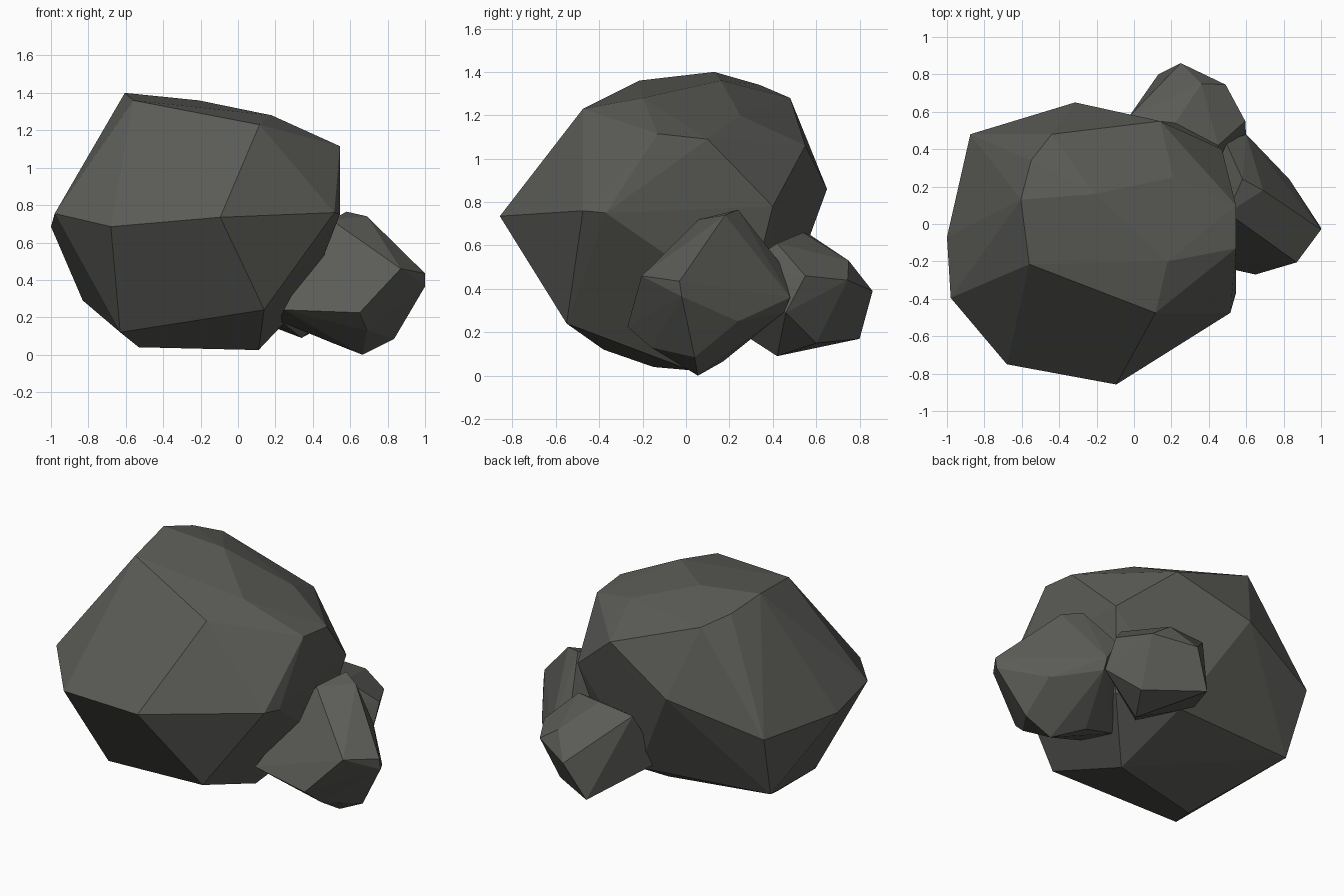
import bpy
import bmesh
import math

if "Cube" in bpy.data.objects:
    bpy.data.objects.remove(bpy.data.objects["Cube"], do_unlink=True)

# Single dark stone colour
stone = bpy.data.materials.new("dark_stone")
stone.use_nodes = True
stone_colour = (0.105, 0.107, 0.096, 1)
stone.diffuse_color = stone_colour
shader = next(n for n in stone.node_tree.nodes if n.type == "BSDF_PRINCIPLED")
shader.inputs["Base Color"].default_value = stone_colour
shader.inputs["Roughness"].default_value = 0.9


def make_rock(name, corners):
    """Faceted boulder: the convex skin stretched around its corner points."""
    mesh = bpy.data.meshes.new(name)
    rock = bpy.data.objects.new(name, mesh)
    bpy.context.collection.objects.link(rock)
    bm = bmesh.new()
    for corner in corners:
        bm.verts.new(corner)
    hull = bmesh.ops.convex_hull(bm, input=bm.verts[:])
    loose = set(hull["geom_interior"]) | set(hull["geom_unused"])
    bmesh.ops.delete(bm, geom=[g for g in loose if isinstance(g, bmesh.types.BMVert)],
                     context="VERTS")
    # Merge nearly flat neighbours into broad facets
    bmesh.ops.dissolve_limit(bm, angle_limit=math.radians(3),
                             verts=bm.verts[:], edges=bm.edges[:])
    bmesh.ops.recalc_face_normals(bm, faces=bm.faces[:])
    for face in bm.faces:
        face.smooth = False
    bm.to_mesh(mesh)
    bm.free()
    mesh.materials.append(stone)
    return rock


# Large boulder: crown, shoulder, waist, then base
crown = [(-.605, .13, 1.4), (-.56, -.215, 1.36), (-.55, .34, 1.34), (-.44, .48, 1.28),
         (-.21, .16, 1.36), (.18, -.2, 1.28), (.115, -.475, 1.23), (.21, .25, 1.2)]
shoulder = [(.545, -.13, 1.115), (.545, .1, 1.09), (.14, .55, 1.06), (-.315, .65, .86)]
waist = [(-.095, -.858, .735), (-.68, -.75, .685), (-.98, -.395, .755), (-1, -.07, .685),
         (-.875, .48, .69), (.47, .4, .78), (.545, -.37, .75), (.515, -.475, .76)]
base = [(-.83, .35, .29), (-.63, -.38, .12), (-.53, -.15, .04), (.11, .02, .025),
        (.14, -.55, .24), (.02, .43, .26), (.37, .28, .3)]
make_rock("large_boulder", crown + shoulder + waist + base)

# Medium rock leaning on the side
make_rock("medium_rock", [
    (.58, .24, .765), (.69, .18, .74), (.5, .06, .72), (.87, -.205, .46),
    (1, -.03, .435), (1, -.02, .365), (.835, .04, .085), (.665, .055, 0),
    (.69, -.16, .13), (.65, -.27, .225), (.245, -.18, .24), (.22, .08, .18),
    (.5, .17, .065), (.83, .24, .25), (.6, .48, .36), (.6, .45, .29), (.49, .44, .51)])

# Small rock tucked in at the back
make_rock("small_rock", [
    (.22, .54, .66), (.45, .42, .61), (.36, .75, .53), (.49, .745, .44),
    (.25, .86, .39), (.13, .8, .17), (.45, .6, .15), (.34, .42, .09),
    (.6, .46, .29), (.595, .55, .46), (-.03, .57, .65), (-.1, .4, .32),
    (.2, .25, .2), (.4, .25, .5)])
